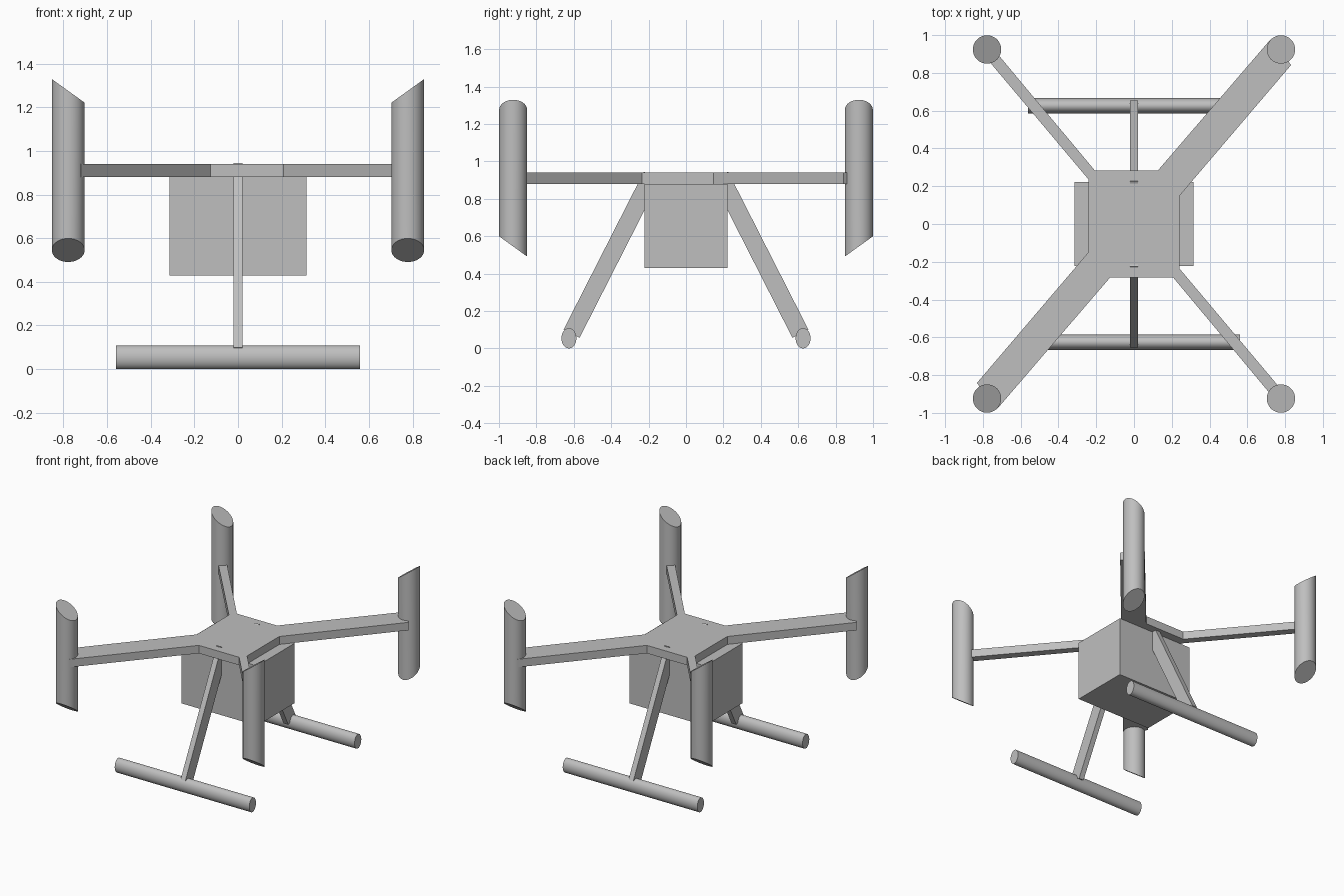
import bpy, bmesh, math
from mathutils import Vector, Matrix

cube = bpy.data.objects.get("Cube")
if cube:
    bpy.data.objects.remove(cube, do_unlink=True)

# Single plain grey
grey = bpy.data.materials.new("light_grey")
grey.use_nodes = True
GREY = (0.52, 0.52, 0.52, 1)
grey.diffuse_color = GREY
grey.node_tree.nodes["Principled BSDF"].inputs["Base Color"].default_value = GREY


def finish(bm, name, smooth=False):
    bmesh.ops.recalc_face_normals(bm, faces=bm.faces)
    mesh = bpy.data.meshes.new(name)
    bm.to_mesh(mesh)
    bm.free()
    mesh.materials.append(grey)
    obj = bpy.data.objects.new(name, mesh)
    bpy.context.collection.objects.link(obj)
    if smooth:
        bpy.ops.object.select_all(action='DESELECT')
        obj.select_set(True)
        bpy.context.view_layer.objects.active = obj
        bpy.ops.object.shade_smooth_by_angle(angle=math.radians(30))
    return obj


def box(name, size, matrix):
    bm = bmesh.new()
    bmesh.ops.create_cube(bm, size=1)
    bmesh.ops.scale(bm, vec=size, verts=bm.verts)
    bmesh.ops.transform(bm, matrix=matrix, verts=bm.verts)
    return finish(bm, name)


def cylinder(radius, depth):
    bm = bmesh.new()
    bmesh.ops.create_cone(bm, cap_ends=True, segments=48, radius1=radius,
                          radius2=radius, depth=depth)
    return bm


# Flat frame with two wide and two thin diagonal arms, half outline turned 180 degrees
PLATE_LOW, PLATE_HIGH = 0.88, 0.94
half = [(0.24, -0.235), (0.24, 0.148), (0.832, 0.842), (0.72, 0.974),
        (0.127, 0.284), (-0.208, 0.284), (-0.757, 0.942), (-0.803, 0.904)]
outline = half + [(-x, -y) for x, y in half]
bm = bmesh.new()
face = bm.faces.new([bm.verts.new((x, y, PLATE_LOW)) for x, y in outline])
raised = bmesh.ops.extrude_face_region(bm, geom=[face])
top = [g for g in raised["geom"] if isinstance(g, bmesh.types.BMVert)]
bmesh.ops.translate(bm, verts=top, vec=(0, 0, PLATE_HIGH - PLATE_LOW))
finish(bm, "arm_frame")

# Cargo box under the frame
box("cargo_box", (0.63, 0.445, 0.45), Matrix.Translation((0, 0, 0.655)))

# Upright pods: tops slant across x, bottoms slant across y
SLANT = 0.72
for sx, side in ((1, "left"), (-1, "right")):
    for sy, end in ((1, "back"), (-1, "front")):
        bm = cylinder(0.075, 1)
        for v in bm.verts:
            if v.co.z > 0:
                v.co.z = 1.275 + SLANT * sx * v.co.x
            else:
                v.co.z = 0.545 + SLANT * sy * v.co.y
        bmesh.ops.translate(bm, verts=bm.verts, vec=(sx * 0.778, sy * 0.924, 0))
        finish(bm, f"rotor_pod_{end}_{side}", smooth=True)

# Landing gear: slanted strut and oval skid at each end
for sy, end in ((1, "back"), (-1, "front")):
    upper = Vector((0, sy * 0.182, 0.923))
    lower = Vector((0, sy * 0.612, 0.078))
    axis = lower - upper
    tilt = Matrix.Rotation(math.atan2(-axis.y, axis.z), 4, 'X')
    box(f"leg_strut_{end}", (0.04, 0.096, axis.length),
        Matrix.Translation((upper + lower) / 2) @ tilt)

    bm = cylinder(1, 1.12)
    bmesh.ops.rotate(bm, verts=bm.verts, matrix=Matrix.Rotation(math.pi / 2, 3, 'Y'))
    bmesh.ops.scale(bm, vec=(1, 0.04, 0.054), verts=bm.verts)
    bmesh.ops.translate(bm, verts=bm.verts, vec=(0, sy * 0.626, 0.054))
    finish(bm, f"landing_skid_{end}", smooth=True)
